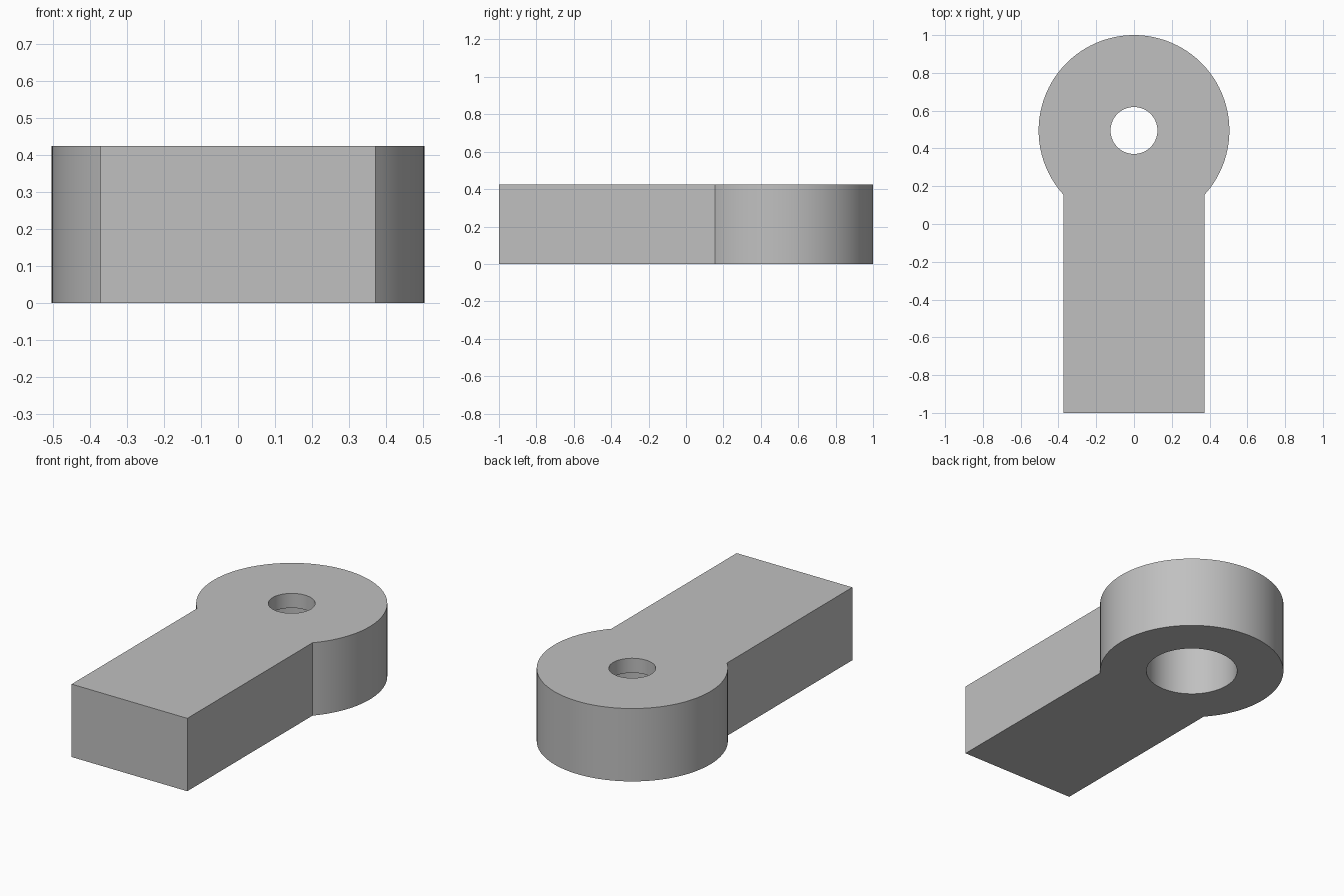
import bpy, bmesh
from math import asin, cos, sin, pi

if "Cube" in bpy.data.objects:
    bpy.data.objects.remove(bpy.data.objects["Cube"], do_unlink=True)

HEIGHT = 0.425
HEAD_Y, HEAD_R = 0.495, 0.505
ARM_HALF = 0.373
BORE_R, BORE_TOP = 0.25, 0.34
HOLE_R = 0.124
STEPS = 96

grey = bpy.data.materials.new("plain grey")
grey.use_nodes = True
colour = (0.53, 0.53, 0.53, 1)
grey.diffuse_color = colour
grey.node_tree.nodes["Principled BSDF"].inputs["Base Color"].default_value = colour


def arc(radius, start, end, steps):
    angles = [start + (end - start) * i / steps for i in range(steps + 1)]
    return [(radius * cos(a), HEAD_Y + radius * sin(a)) for a in angles]


def prism(name, outline, low, high):
    """Extrude a flat outline between two heights."""
    bm = bmesh.new()
    face = bm.faces.new([bm.verts.new((x, y, low)) for x, y in outline])
    extruded = bmesh.ops.extrude_face_region(bm, geom=[face])["geom"]
    top = [v for v in extruded if isinstance(v, bmesh.types.BMVert)]
    bmesh.ops.translate(bm, vec=(0, 0, high - low), verts=top)
    bmesh.ops.recalc_face_normals(bm, faces=bm.faces)
    mesh = bpy.data.meshes.new(name)
    bm.to_mesh(mesh)
    bm.free()
    mesh.materials.append(grey)
    obj = bpy.data.objects.new(name, mesh)
    bpy.context.collection.objects.link(obj)
    return obj


# Round head running into a straight square-ended arm
neck = asin(ARM_HALF / HEAD_R) - pi / 2
outline = [(-ARM_HALF, -1), (ARM_HALF, -1)] + arc(HEAD_R, neck, pi - neck, STEPS)
body = prism("eye_lever", outline, 0, HEIGHT)
bpy.ops.object.select_all(action="DESELECT")
bpy.context.view_layer.objects.active = body
body.select_set(True)

# Wide bore from below, narrow hole through the remaining top wall
for name, radius, low, high in (("bore_cutter", BORE_R, -0.1, BORE_TOP),
                                ("hole_cutter", HOLE_R, 0.2, 0.6)):
    cutter = prism(name, arc(radius, 0, 2 * pi, STEPS)[:-1], low, high)
    cutter.hide_render = True
    cut = body.modifiers.new(name, "BOOLEAN")
    cut.operation = "DIFFERENCE"
    cut.solver = "EXACT"
    cut.object = cutter
    bpy.ops.object.modifier_apply(modifier=cut.name)
    bpy.data.objects.remove(cutter, do_unlink=True)

bpy.ops.object.shade_smooth_by_angle(angle=pi / 6)
